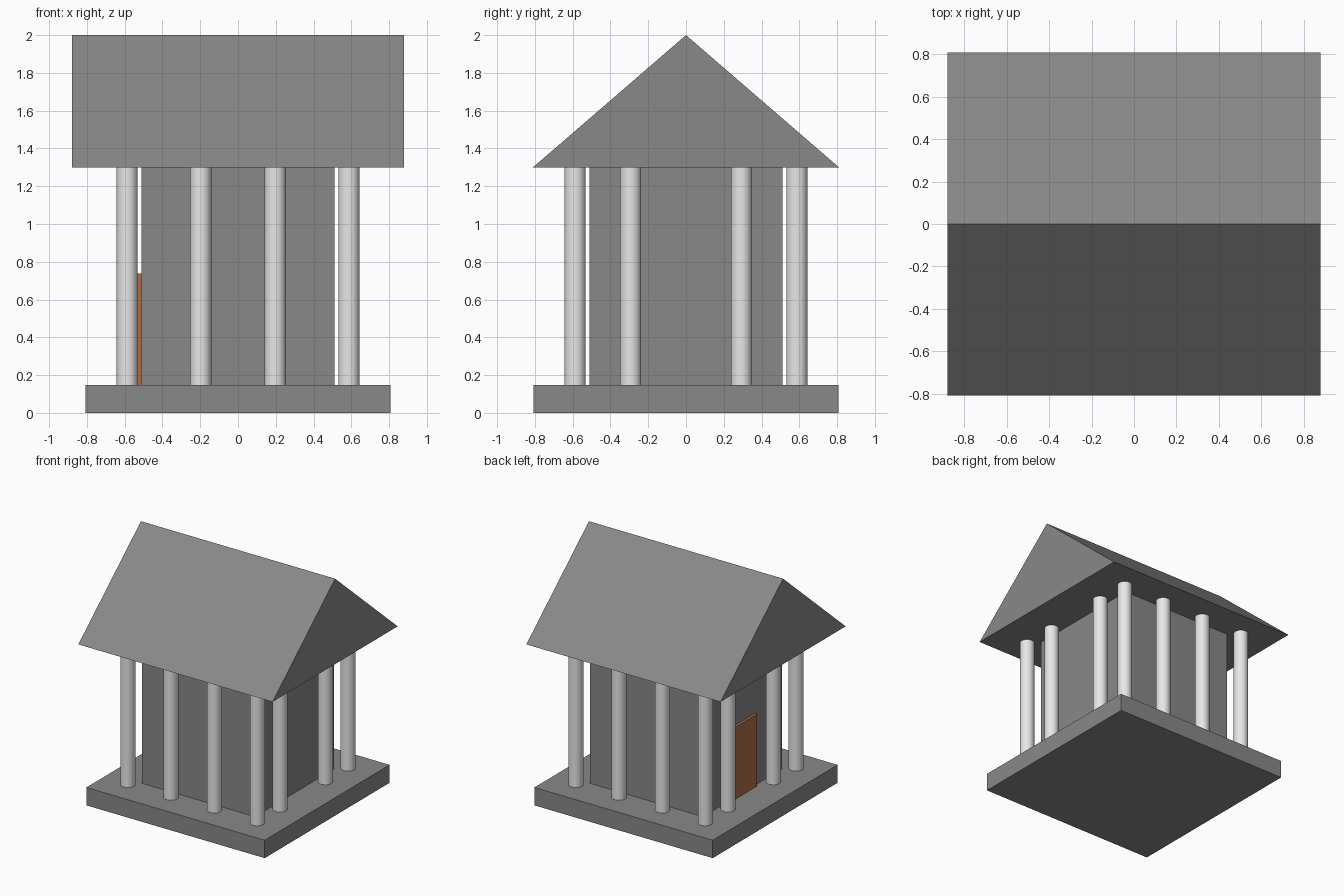
import bpy
import bmesh

cube = bpy.data.objects.get("Cube")
if cube:
    bpy.data.objects.remove(cube, do_unlink=True)


def material(name, rgb):
    mat = bpy.data.materials.new(name)
    mat.use_nodes = True
    mat.diffuse_color = (*rgb, 1)
    mat.node_tree.nodes["Principled BSDF"].inputs["Base Color"].default_value = (*rgb, 1)
    return mat


STONE = material("grey_stone", (0.25, 0.25, 0.25))
MARBLE = material("pale_marble", (0.8, 0.8, 0.8))
WOOD = material("brown_wood", (0.42, 0.16, 0.065))

BASE_TOP, EAVES, RIDGE = 0.147, 1.3, 2.0


def box(name, x, y, z, mat):
    """Box from (min, max) ranges along each axis."""
    spans = (x, y, z)
    bpy.ops.mesh.primitive_cube_add(size=1, location=[sum(s) / 2 for s in spans])
    obj = bpy.context.object
    obj.name = name
    obj.scale = [s[1] - s[0] for s in spans]
    bpy.ops.object.transform_apply(location=False, rotation=False, scale=True)
    obj.data.materials.append(mat)
    return obj


def column(name, x, y):
    bpy.ops.mesh.primitive_cylinder_add(
        vertices=32, radius=0.056, depth=EAVES - BASE_TOP,
        location=(x, y, (EAVES + BASE_TOP) / 2))
    obj = bpy.context.object
    obj.name = name
    obj.data.materials.append(MARBLE)
    bpy.ops.object.shade_smooth_by_angle()


# Base, inner room and door on the right-hand side
box("base", (-0.808, 0.808), (-0.808, 0.808), (0, BASE_TOP), STONE)
box("walls", (-0.512, 0.512), (-0.512, 0.512), (BASE_TOP, EAVES), STONE)
box("door", (-0.533, -0.505), (-0.16, 0.16), (BASE_TOP, 0.737), WOOD)

# Colonnade: rows of four at front and back, two more on each side
EDGE = 0.587
for row, sign in (("front", -1), ("back", 1)):
    for i, x in enumerate((-EDGE, -0.197, 0.197, EDGE)):
        column(f"{row}_column_{i + 1}", x, sign * EDGE)
for side, sign in (("right", -1), ("left", 1)):
    for i, y in enumerate((-0.293, 0.293)):
        column(f"{side}_column_{i + 1}", sign * EDGE, y)

# Gabled roof: a triangle extruded along x
bm = bmesh.new()
profile = [(-0.81, EAVES), (0.81, EAVES), (0, RIDGE)]
gable = bm.faces.new([bm.verts.new((-0.88, y, z)) for y, z in profile])
end = bmesh.ops.extrude_face_region(bm, geom=[gable], use_keep_orig=True)
bmesh.ops.translate(bm, vec=(1.76, 0, 0),
                    verts=[v for v in end["geom"] if isinstance(v, bmesh.types.BMVert)])
bmesh.ops.recalc_face_normals(bm, faces=bm.faces)
mesh = bpy.data.meshes.new("roof")
bm.to_mesh(mesh)
bm.free()
mesh.materials.append(STONE)
roof = bpy.data.objects.new("roof", mesh)
bpy.context.collection.objects.link(roof)
